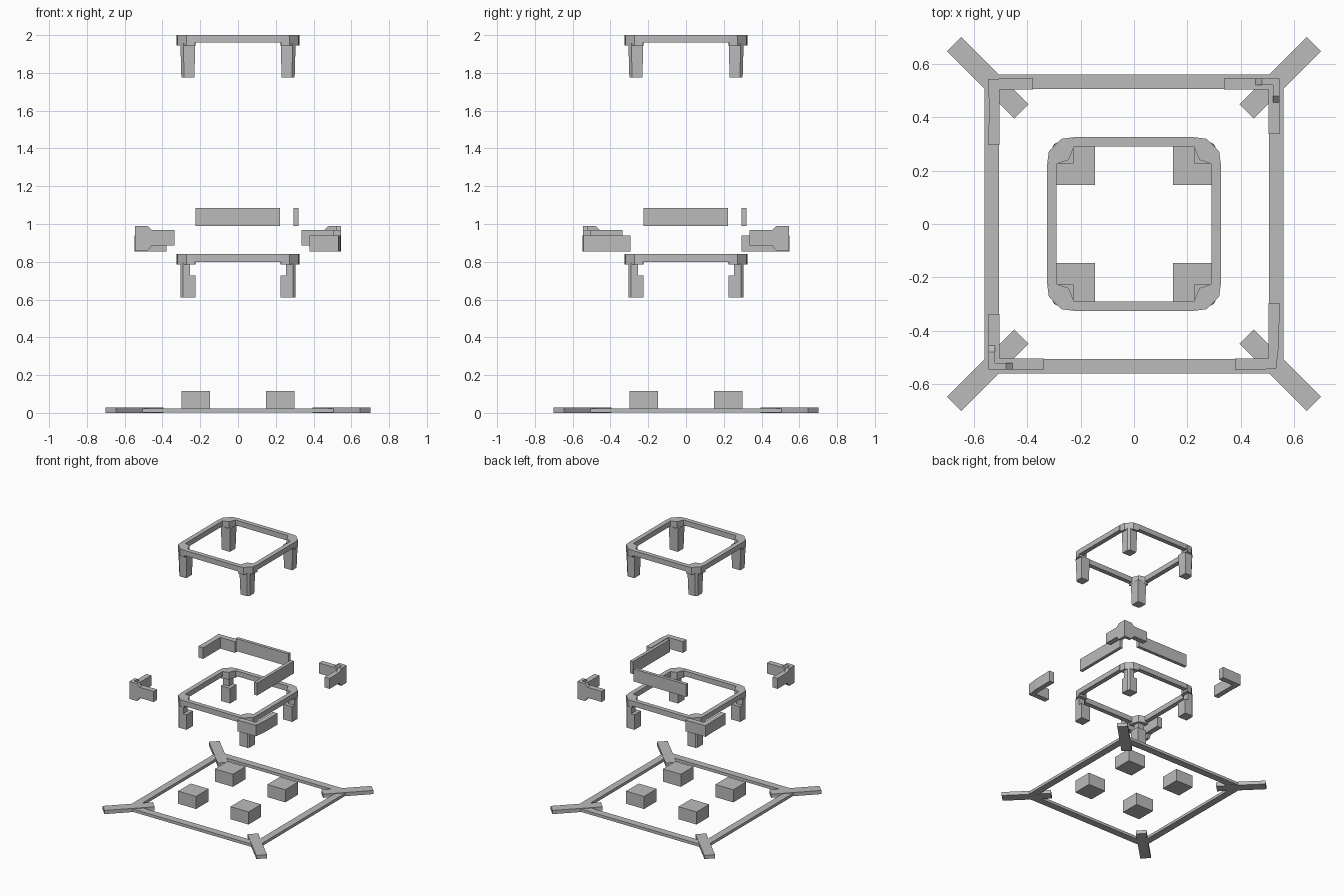
import bpy, bmesh
from math import radians
from mathutils import Matrix, Vector

cube = bpy.data.objects.get("Cube")
if cube:
    bpy.data.objects.remove(cube, do_unlink=True)

grey = bpy.data.materials.new("plain_grey")
grey.use_nodes = True
COLOUR = (0.5, 0.5, 0.5, 1)
grey.diffuse_color = COLOUR
grey.node_tree.nodes["Principled BSDF"].inputs["Base Color"].default_value = COLOUR

CORNERS = [(sx, sy) for sx in (1, -1) for sy in (1, -1)]


def finish(name, bm):
    bmesh.ops.recalc_face_normals(bm, faces=bm.faces)
    mesh = bpy.data.meshes.new(name)
    bm.to_mesh(mesh)
    bm.free()
    mesh.materials.append(grey)
    obj = bpy.data.objects.new(name, mesh)
    bpy.context.collection.objects.link(obj)
    return obj


def loft(bm, bottom, top):
    """Closed solid between two matching loops of 3D points."""
    a = [bm.verts.new(p) for p in bottom]
    b = [bm.verts.new(p) for p in top]
    bm.faces.new(a)
    bm.faces.new(b)
    for i in range(len(a)):
        j = (i + 1) % len(a)
        bm.faces.new((a[i], a[j], b[j], b[i]))


def prism(bm, outline, z0, z1, sx=1, sy=1):
    loft(bm, *[[(sx * x, sy * y, z) for x, y in outline] for z in (z0, z1)])


def rect(x0, x1, y0, y1):
    return [(x0, y0), (x1, y0), (x1, y1), (x0, y1)]


def box(bm, x0, x1, y0, y1, z0, z1, sx=1, sy=1):
    prism(bm, rect(x0, x1, y0, y1), z0, z1, sx, sy)


def square_chamfered(a, b, c):
    """Square from a to b in x and y with its outer corner cut by c."""
    return [(a, a), (b, a), (b, b - c), (b - c, b), (a, b)]


# Base frame: four rails
bm = bmesh.new()
for s in (1, -1):
    box(bm, -0.56, 0.56, 0.505, 0.56, 0.002, 0.024, 1, s)
    box(bm, 0.505, 0.56, -0.505, 0.505, 0.002, 0.024, s, 1)
finish("base_frame", bm)

# Diagonal bars across the frame corners
bm = bmesh.new()
for k in range(4):
    turn = Matrix.Rotation(radians(45 + 90 * k), 3, 'Z')
    loops = [[turn @ Vector((x, y, z)) for x, y in rect(0.597, 0.953, -0.038, 0.038)]
             for z in (0, 0.028)]
    loft(bm, *loops)
finish("diagonal_bars", bm)

# Foot blocks
bm = bmesh.new()
for sx, sy in CORNERS:
    box(bm, 0.147, 0.3, 0.147, 0.3, 0.02, 0.117, sx, sy)
finish("foot_blocks", bm)

# Ring with chamfered corner caps, used twice
CAP = [(0.245, 0.24), (0.29, 0.225), (0.325, 0.228), (0.319, 0.272),
       (0.272, 0.319), (0.228, 0.325), (0.225, 0.29)]


def ring(name, top):
    bm = bmesh.new()
    for sx, sy in CORNERS:
        prism(bm, CAP, top - 0.055, top, sx, sy)
    for s in (1, -1):
        box(bm, -0.227, 0.227, 0.29, 0.325, top - 0.04, top, 1, s)
        box(bm, 0.29, 0.325, -0.227, 0.227, top - 0.04, top, s, 1)
    finish(name, bm)


ring("upper_ring", 2.0)
ring("lower_ring", 0.84)

# Tapered legs of the upper ring
bm = bmesh.new()
for sx, sy in CORNERS:
    loops = [[(sx * x, sy * y, z) for x, y in square_chamfered(a, b, 0.015)]
             for a, b, z in ((0.231, 0.3, 1.775), (0.226, 0.305, 1.955))]
    loft(bm, *loops)
finish("upper_legs", bm)

# Stepped legs of the lower ring
bm = bmesh.new()
for sx, sy in CORNERS:
    prism(bm, square_chamfered(0.226, 0.304, 0.012), 0.61, 0.727, sx, sy)
    prism(bm, square_chamfered(0.253, 0.304, 0.012), 0.727, 0.79, sx, sy)
finish("lower_legs", bm)

# Two loose side planks
bm = bmesh.new()
box(bm, -0.225, 0.222, 0.295, 0.32, 0.99, 1.086)
finish("back_plank", bm)
bm = bmesh.new()
box(bm, 0.295, 0.32, -0.225, 0.222, 0.99, 1.086)
finish("left_plank", bm)

# Plain corner brackets
for name, sx, sy, cx in (("back_right_bracket", -1, 1, 0.547),
                         ("front_left_bracket", 1, -1, 0.532)):
    bm = bmesh.new()
    prism(bm, [(0.378, 0.547), (0.378, 0.503), (0.503, 0.503), (0.503, 0.295),
               (0.545, 0.295), (0.543, 0.45), (cx, 0.543)], 0.854, 0.94, sx, sy)
    finish(name, bm)

# Corner brackets with raised, bevelled outer plates
PLATE = [(0.337, 0.887), (0.455, 0.887), (0.48, 0.856), (0.545, 0.856),
         (0.545, 0.99), (0.48, 0.99), (0.455, 0.968), (0.337, 0.968)]
for name, s in (("back_left_bracket", 1), ("front_right_bracket", -1)):
    bm = bmesh.new()
    prism(bm, [(0.337, 0.521), (0.337, 0.503), (0.503, 0.503), (0.503, 0.337),
               (0.521, 0.337), (0.521, 0.521)], 0.887, 0.968, s, s)
    loft(bm, *[[(s * u, s * d, z) for u, z in PLATE] for d in (0.521, 0.545)])
    loft(bm, *[[(s * d, s * min(u, 0.521), z) for u, z in PLATE] for d in (0.521, 0.545)])
    finish(name, bm)
